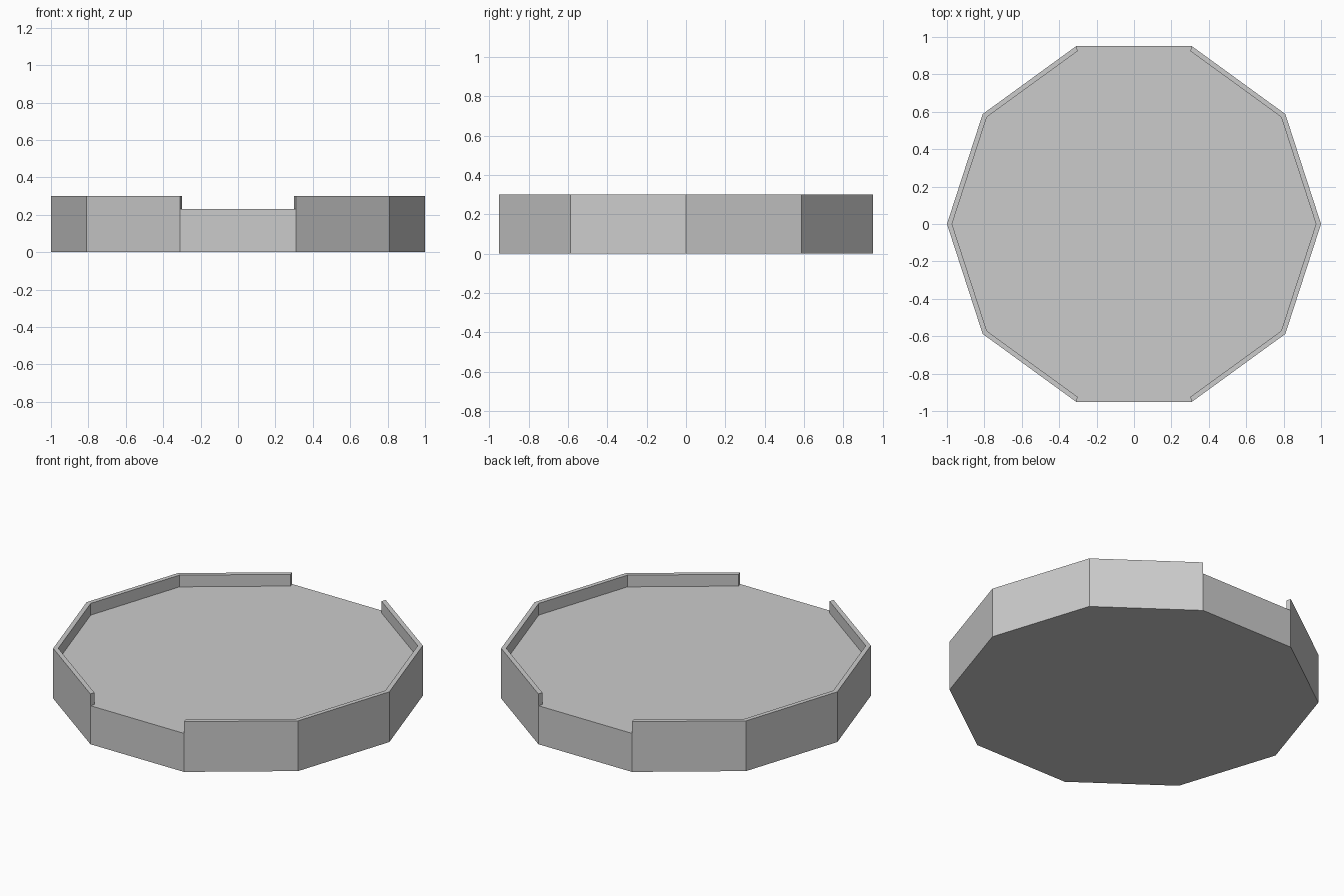
import bpy, bmesh, math

if "Cube" in bpy.data.objects:
    bpy.data.objects.remove(bpy.data.objects["Cube"])

SIDES, FLOOR, RIM, WALL = 10, 0.23, 0.30, 0.026

bm = bmesh.new()

# Solid ten-sided base
angles = [2 * math.pi * i / SIDES for i in range(SIDES)]
bottom = bm.faces.new([bm.verts.new((math.cos(a), math.sin(a), 0)) for a in angles])
low = bottom.verts[:]
high = [bm.verts.new((v.co.x, v.co.y, FLOOR)) for v in low]
for i in range(SIDES):
    j = (i + 1) % SIDES
    bm.faces.new((low[i], low[j], high[j], high[i]))
top = bm.faces.new(high)
bmesh.ops.recalc_face_normals(bm, faces=bm.faces[:])

# Raised rim, left open on the front and back sides
border = bmesh.ops.inset_region(bm, faces=[top], thickness=WALL, use_even_offset=True)["faces"]
rim = [f for f in border if abs(f.calc_center_median().y) < 0.9]
raised = bmesh.ops.extrude_face_region(bm, geom=rim)["geom"]
bmesh.ops.translate(bm, vec=(0, 0, RIM - FLOOR),
                    verts=[g for g in raised if isinstance(g, bmesh.types.BMVert)])
leftover = [f for f in rim if f.is_valid]
if leftover:
    bmesh.ops.delete(bm, geom=leftover, context='FACES_ONLY')
bmesh.ops.recalc_face_normals(bm, faces=bm.faces[:])

mesh = bpy.data.meshes.new("tray")
bm.to_mesh(mesh)
bm.free()
bpy.context.collection.objects.link(bpy.data.objects.new("tray", mesh))
